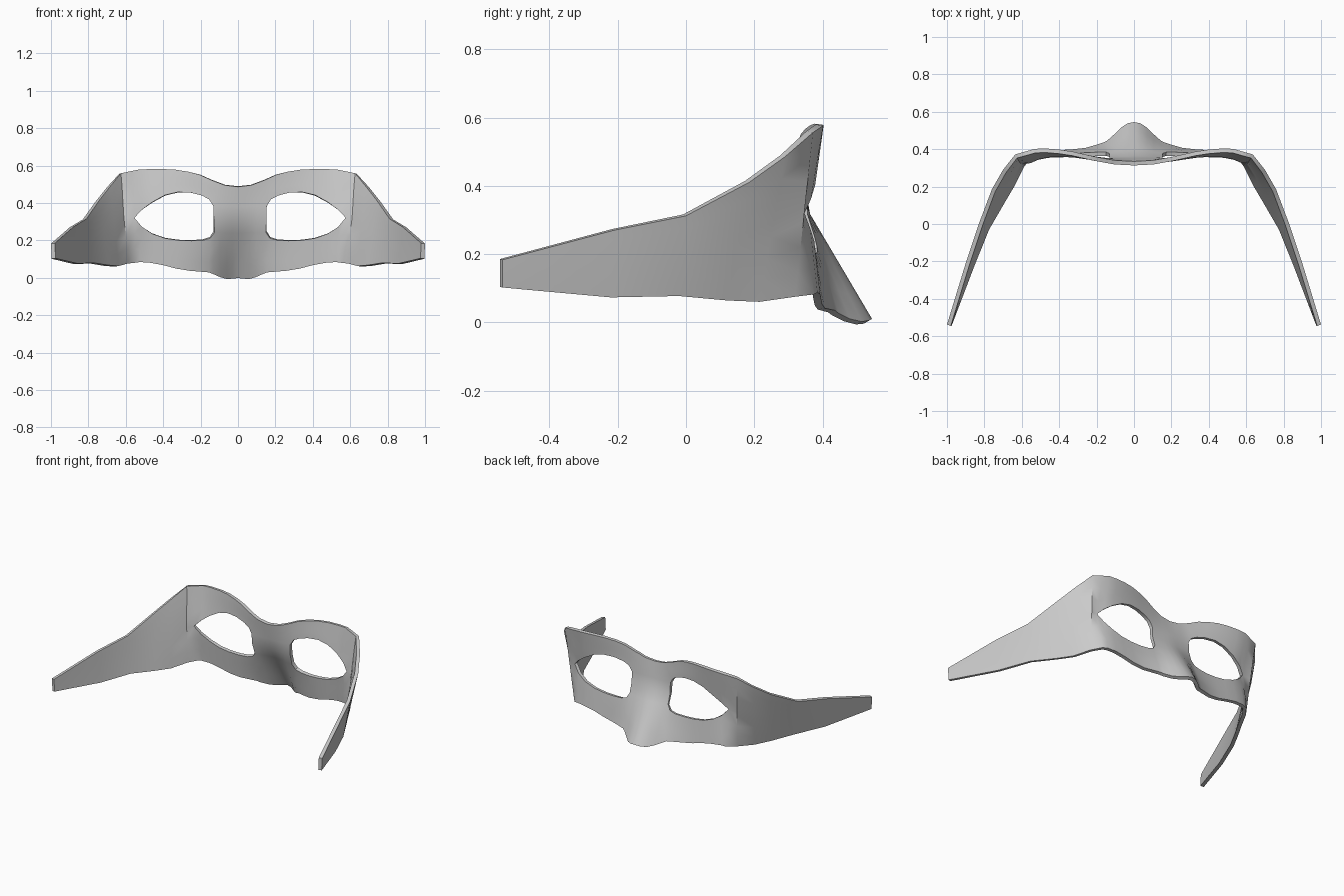
import bpy, bmesh

if "Cube" in bpy.data.objects:
    bpy.data.objects.remove(bpy.data.objects["Cube"])


def interp(table, x):
    """Piecewise-linear lookup in [(x, value), ...]."""
    for (x0, v0), (x1, v1) in zip(table, table[1:]):
        if x <= x1:
            return v0 + (v1 - v0) * (x - x0) / (x1 - x0)
    return table[-1][1]


# Half-width columns; those from EYE_IN to EYE_OUT border the eye hole
XS = [0, .035, .07, .105, .142, .162, .2, .26, .33, .40, .47, .53, .575,
      .635, .70, .76, .83, .90, 1.0]
EYE_IN, EYE_OUT = 4, 12
EYE_TOP = [.385, .42, .44, .455, .457, .44, .402, .36, .32]
EYE_BOT = [.25, .218, .206, .202, .204, .214, .238, .275, .32]
EYE_SHIFT = .011

# Upper edge, lower edge and brow-line depth along the half width
TOP_Z = [(0, .49), (.07, .498), (.142, .525), (.22, .56), (.32, .576), (.42, .58), (.53, .576),
         (.635, .556), (.70, .485), (.76, .41), (.83, .312), (.9, .27), (1, .183)]
TOP_Y = [(0, .335), (.1, .34), (.2, .358), (.35, .392), (.45, .404), (.53, .402),
         (.635, .372), (.70, .29), (.76, .185), (.83, 0), (.9, -.21), (1, -.538)]
BOT_Z = [(0, .01), (.07, .002), (.105, .01), (.162, .035), (.3, .044), (.38, .066), (.45, .082),
         (.53, .087), (.635, .075), (.70, .06), (.76, .064), (.83, .077), (.9, .073), (1, .102)]
BOT_Y = [(0, .545), (.035, .538), (.07, .515), (.105, .48), (.15, .44), (.25, .408), (.35, .397),
         (.5, .392), (.575, .375), (.635, .32), (.70, .215), (.76, .12), (.83, -.02), (.9, -.22), (1, -.538)]
MID_Y = [(0, .362), (.142, .355), (.3, .365), (.5, .367), (.575, .347)]
TUCK = [(0, 0), (.53, 0), (.635, .03), (.70, .043), (.76, .047), (.83, .036), (.9, .025), (1, .004)]


def column(i, side):
    """Points from the lower edge to the upper edge of one column."""
    x = XS[i]
    zt, zb = interp(TOP_Z, x), interp(BOT_Z, x)
    yt, yb = interp(TOP_Y, x), interp(BOT_Y, x)
    if i < EYE_IN:
        e0, e1 = EYE_BOT[0], EYE_TOP[0]
    elif i <= EYE_OUT:
        e0, e1 = EYE_BOT[i - EYE_IN], EYE_TOP[i - EYE_IN]
    else:
        e0, e1 = zb + .45 * (zt - zb), zb + .55 * (zt - zb)
    zs = [zb + (e0 - zb) * k / 3 for k in range(4)]
    zs += [(e0 + e1) / 2]
    zs += [e1 + (zt - e1) * k / 3 for k in range(4)]
    pts = []
    for k, z in enumerate(zs):
        f = (z - zb) / (zt - zb)
        if i > EYE_OUT:
            y = yb + (yt - yb) * f
        else:
            y = interp([(zb, yb), (.32, interp(MID_Y, x)), (zt, yt)], z)
        px = side * (x - interp(TUCK, x) * (1 - f))
        if EYE_IN <= i <= EYE_OUT and 2 <= k <= 6:
            px += EYE_SHIFT
        pts.append((px, y, z))
    return pts


# Mask sheet: grid of columns from left to right with both eye holes left open
n = len(XS)
order = [(i, -1) for i in range(n - 1, 0, -1)] + [(i, 1) for i in range(n)]
bm = bmesh.new()
grid = [[bm.verts.new(p) for p in column(i, s)] for i, s in order]
for c in range(len(order) - 1):
    lo, hi = sorted((order[c][0], order[c + 1][0]))
    in_eye = lo >= EYE_IN and hi <= EYE_OUT
    for r in range(8):
        if in_eye and r in (3, 4):
            continue
        a, b = grid[c], grid[c + 1]
        bm.faces.new((a[r], a[r + 1], b[r + 1], b[r]))
bmesh.ops.remove_doubles(bm, verts=bm.verts[:], dist=.0005)
mesh = bpy.data.meshes.new("eye_mask")
bm.to_mesh(mesh)
bm.free()
mask = bpy.data.objects.new("eye_mask", mesh)
bpy.context.collection.objects.link(mask)

# Thickness towards the inside of the mask
solid = mask.modifiers.new("thickness", 'SOLIDIFY')
solid.thickness = .022
solid.offset = -1

bpy.context.view_layer.objects.active = mask
mask.select_set(True)
bpy.ops.object.modifier_apply(modifier="thickness")
bpy.ops.object.shade_smooth_by_angle(angle=.6)
